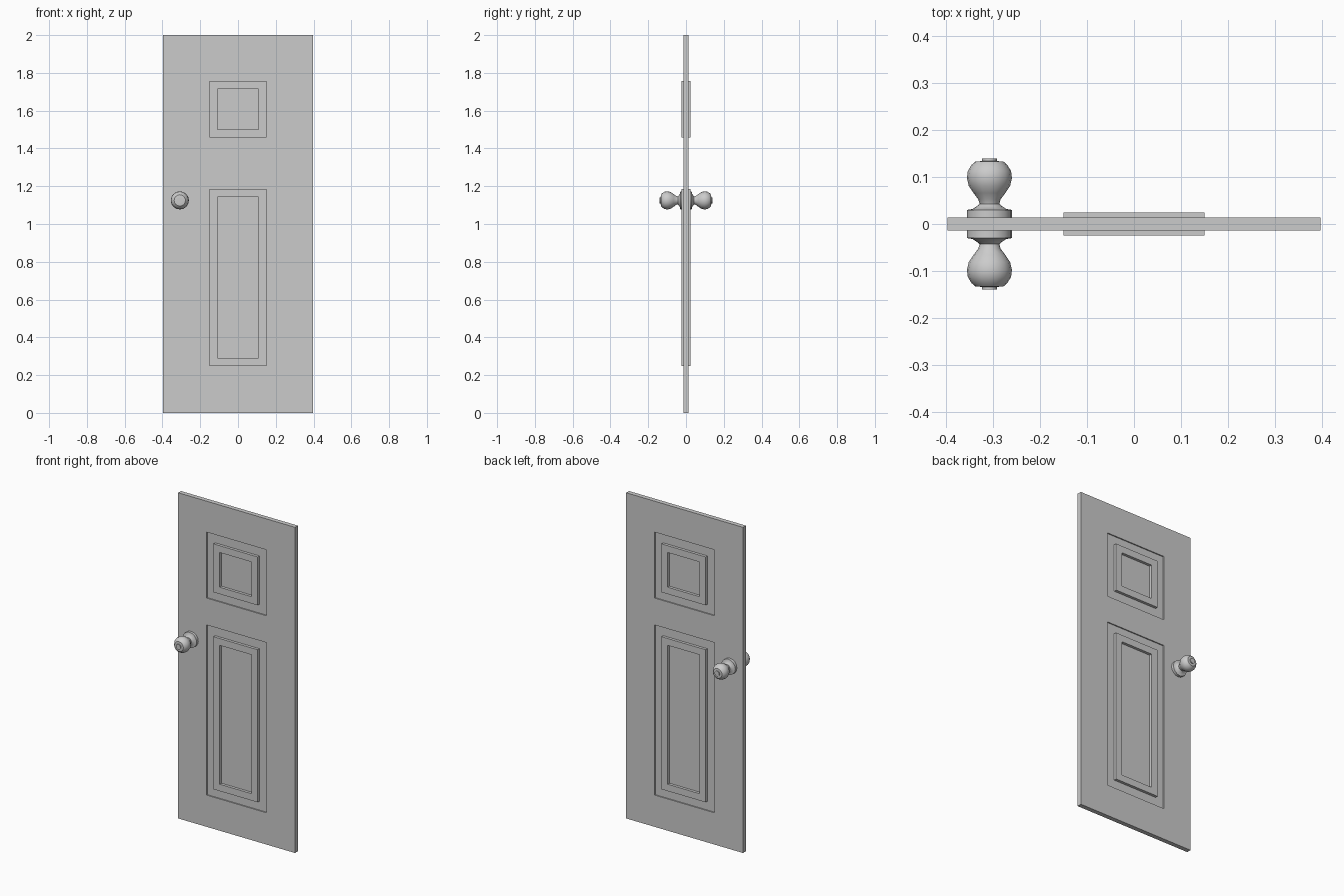
import bpy, bmesh, math

if "Cube" in bpy.data.objects:
    bpy.data.objects.remove(bpy.data.objects["Cube"])

W, H, T = 0.397, 2.0, 0.014            # half width, height, half thickness
PANELS = [(0.195, 1.24), (1.405, 1.81)]  # bottom and top of each panel
PANEL_W = 0.204
# (inset, distance from the door's middle): groove, raised rim, sunk centre
STEPS = [(0, 0.007), (0.054, 0.007), (0.054, 0.024), (0.096, 0.024), (0.096, 0.007)]


def add_object(name, bm):
    bmesh.ops.remove_doubles(bm, verts=bm.verts, dist=1e-5)
    bmesh.ops.recalc_face_normals(bm, faces=bm.faces)
    mesh = bpy.data.meshes.new(name)
    bm.to_mesh(mesh)
    bm.free()
    obj = bpy.data.objects.new(name, mesh)
    bpy.context.collection.objects.link(obj)
    return obj


def rect(bm, x0, x1, z0, z1, y):
    return [bm.verts.new((x, y, z)) for x, z in ((x0, z0), (x1, z0), (x1, z1), (x0, z1))]


def bridge(bm, a, b):
    for i in range(4):
        j = (i + 1) % 4
        bm.faces.new((a[i], a[j], b[j], b[i]))


# Door leaf: both faces share one stepped panel layout
bm = bmesh.new()
xs = [-W, -PANEL_W, PANEL_W, W]
zs = [0] + [z for p in PANELS for z in p] + [H]
for side in (-1, 1):
    for i in range(3):
        for k in range(5):
            ring = rect(bm, xs[i], xs[i + 1], zs[k], zs[k + 1], side * T)
            if i == 1 and k in (1, 3):
                for inset, y in STEPS:
                    inner = rect(bm, xs[1] + inset, xs[2] - inset,
                                 zs[k] + inset, zs[k + 1] - inset, side * y)
                    bridge(bm, ring, inner)
                    ring = inner
            bm.faces.new(ring)
# Outer edges of the leaf
bmesh.ops.remove_doubles(bm, verts=bm.verts, dist=1e-5)
border = [e for e in bm.edges if e.is_boundary]
bmesh.ops.bridge_loops(bm, edges=border)
add_object("door_leaf", bm)

# Knobs: lathed rosette, neck, bulb and end button on each side
PROFILE = [(0.048, 0.014), (0.048, 0.030), (0.036, 0.032), (0.027, 0.038),
           (0.021, 0.043), (0.024, 0.053), (0.034, 0.066), (0.044, 0.081),
           (0.048, 0.098), (0.046, 0.113), (0.038, 0.126), (0.030, 0.133),
           (0.016, 0.134), (0.016, 0.140), (0.0, 0.140)]
for name, side in (("front_knob", -1), ("back_knob", 1)):
    bm = bmesh.new()
    verts = [bm.verts.new((r, side * y, 0)) for r, y in PROFILE]
    edges = [bm.edges.new(pair) for pair in zip(verts, verts[1:])]
    bmesh.ops.spin(bm, geom=verts + edges, cent=(0, 0, 0), axis=(0, 1, 0),
                   angle=math.tau, steps=16, use_duplicate=False)
    knob = add_object(name, bm)
    knob.location = (-0.308, 0, 1.125)
    bpy.ops.object.select_all(action='DESELECT')
    knob.select_set(True)
    bpy.context.view_layer.objects.active = knob
    bpy.ops.object.shade_smooth_by_angle(angle=math.radians(35))
